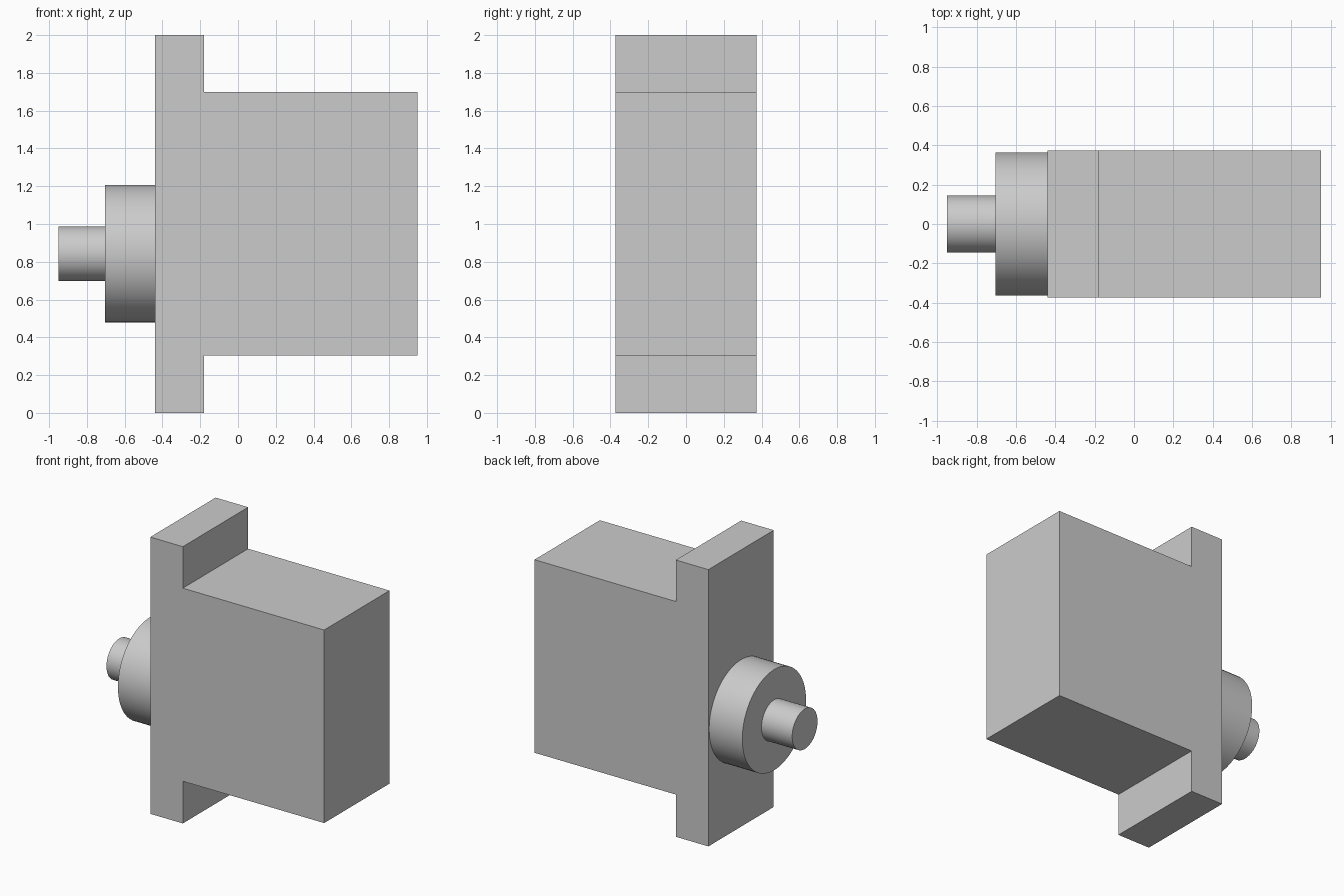
import bpy, bmesh, math
from mathutils import Matrix

if "Cube" in bpy.data.objects:
    bpy.data.objects.remove(bpy.data.objects["Cube"], do_unlink=True)

grey = bpy.data.materials.new("light_grey")
grey.use_nodes = True
grey.diffuse_color = (0.6, 0.6, 0.6, 1)
grey.node_tree.nodes["Principled BSDF"].inputs["Base Color"].default_value = (0.6, 0.6, 0.6, 1)


def add_object(name, bm):
    bmesh.ops.recalc_face_normals(bm, faces=bm.faces)
    mesh = bpy.data.meshes.new(name)
    bm.to_mesh(mesh)
    bm.free()
    mesh.materials.append(grey)
    obj = bpy.data.objects.new(name, mesh)
    bpy.context.collection.objects.link(obj)
    return obj


def add_round(name, x0, x1, z, radius):
    """Smooth cylinder lying along x."""
    bm = bmesh.new()
    place = Matrix.Translation(((x0 + x1) / 2, 0, z)) @ Matrix.Rotation(math.pi / 2, 4, "Y")
    bmesh.ops.create_cone(bm, cap_ends=True, segments=64, radius1=radius,
                          radius2=radius, depth=x1 - x0, matrix=place)
    obj = add_object(name, bm)
    bpy.ops.object.select_all(action="DESELECT")
    obj.select_set(True)
    bpy.context.view_layer.objects.active = obj
    bpy.ops.object.shade_smooth_by_angle(angle=math.radians(30))


# Block with its mounting flange, one T-shaped profile pushed through the depth
half_depth = 0.373
flange_back, flange_front, block_end = -0.44, -0.18, 0.95
low, high = 0.305, 1.7
profile = [(flange_back, 0), (flange_front, 0), (flange_front, low), (block_end, low),
           (block_end, high), (flange_front, high), (flange_front, 2), (flange_back, 2)]
bm = bmesh.new()
face = bm.faces.new([bm.verts.new((x, -half_depth, z)) for x, z in profile])
sweep = bmesh.ops.extrude_face_region(bm, geom=[face], use_keep_orig=True)
moved = [v for v in sweep["geom"] if isinstance(v, bmesh.types.BMVert)]
bmesh.ops.translate(bm, verts=moved, vec=(0, 2 * half_depth, 0))
add_object("flanged_block", bm)

# Collar and shaft on the flange
add_round("collar", -0.705, flange_back, 0.843, 0.364)
add_round("shaft", -0.95, -0.705, 0.843, 0.145)
